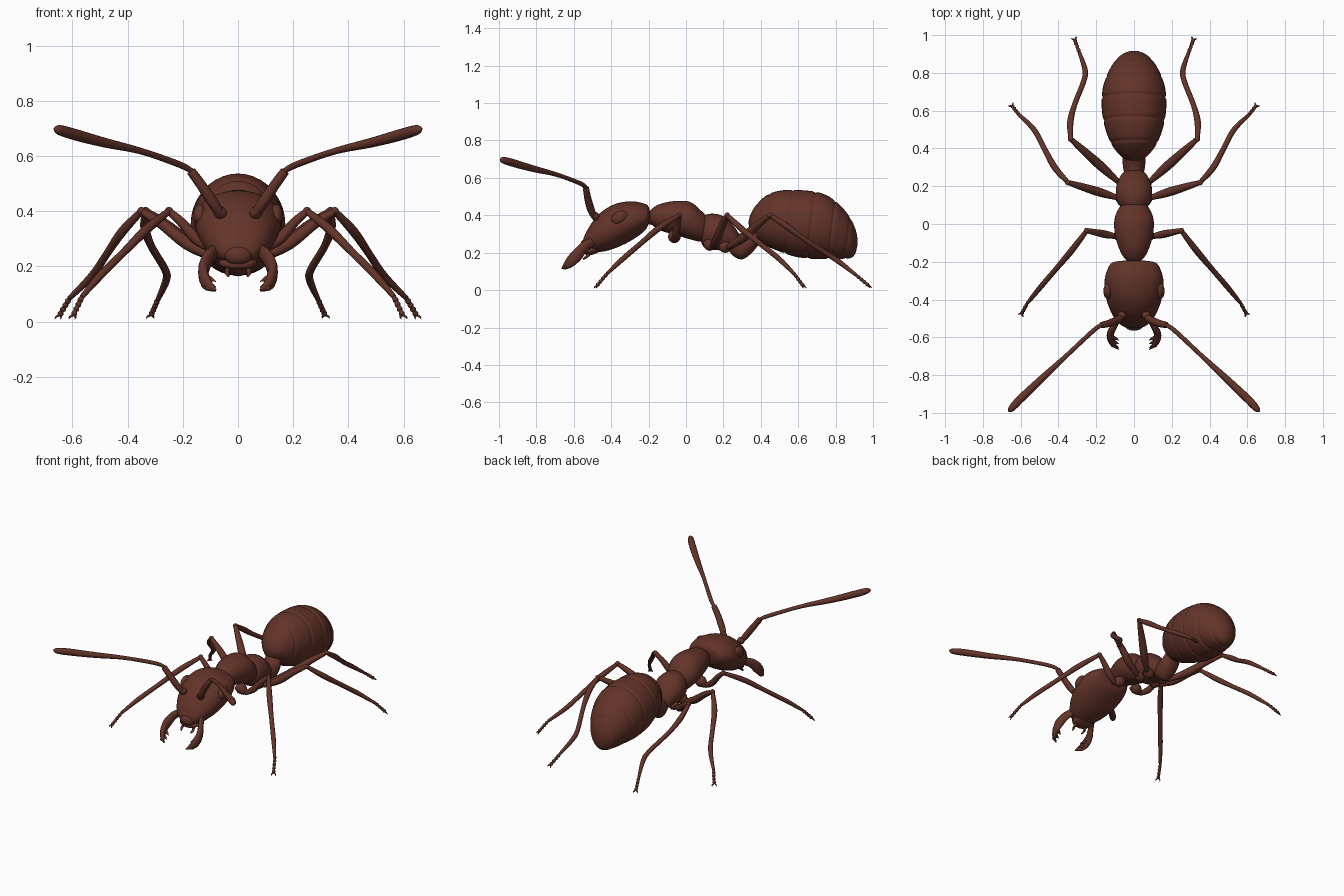
import bpy, math
from mathutils import Vector

if "Cube" in bpy.data.objects:
    bpy.data.objects.remove(bpy.data.objects["Cube"], do_unlink=True)

BROWN = (0.125, 0.034, 0.022, 1)
brown = bpy.data.materials.new("reddish brown")
brown.use_nodes = True
brown.diffuse_color = BROWN
bsdf = brown.node_tree.nodes["Principled BSDF"]
bsdf.inputs["Base Color"].default_value = BROWN
bsdf.inputs["Roughness"].default_value = 0.6


def spline(points, steps):
    """Catmull-Rom interpolation through equal-length tuples."""
    pts = [Vector(p) for p in points]
    out = []
    for i in range(len(pts) - 1):
        a, b = pts[max(i - 1, 0)], pts[i]
        c, d = pts[i + 1], pts[min(i + 2, len(pts) - 1)]
        for s in range(steps):
            t = s / steps
            out.append(0.5 * (2 * b + (c - a) * t + (2 * a - 5 * b + 4 * c - d) * t ** 2
                              + (3 * b - a - 3 * c + d) * t ** 3))
    return out + [pts[-1]]


def skin(name, rings, mirror):
    """Join rings of points into a closed smooth surface."""
    n = len(rings[0])
    verts = [v for ring in rings for v in ring]
    faces = [(k * n + j, k * n + (j + 1) % n, (k + 1) * n + (j + 1) % n, (k + 1) * n + j)
             for k in range(len(rings) - 1) for j in range(n)]
    faces += [tuple(reversed(range(n))), tuple(range(len(verts) - n, len(verts)))]
    mesh = bpy.data.meshes.new(name)
    mesh.from_pydata(verts, [], faces)
    mesh.materials.append(brown)
    obj = bpy.data.objects.new(name, mesh)
    bpy.context.collection.objects.link(obj)
    for poly in mesh.polygons:
        poly.use_smooth = True
    if mirror:
        obj.modifiers.new("Mirror", 'MIRROR')
    return obj


def body(name, stations, lean=0, grooves=(), steps=8, sides=36):
    """Upright elliptical rings; stations are (y, z, half width, half height)."""
    rings = []
    for y, z, rx, rz in spline(stations, steps):
        k = 1 - sum(0.035 * math.exp(-((y - g) / 0.007) ** 2) for g in grooves)
        rx, rz = max(rx, 0.002) * k, max(rz, 0.002) * k
        ring = []
        for j in range(sides):
            a = -math.tau * j / sides
            h = rz * math.sin(a)
            ring.append((rx * math.cos(a), y + lean * h, z + h))
        rings.append(ring)
    return skin(name, rings, False)


def tube(name, path, radii, flat=1.0, steps=6, sides=12):
    """Mirrored round limb; flat squeezes it sideways."""
    pts = spline([tuple(p) + (r,) for p, r in zip(path, radii)], steps)
    cen = [Vector(p[:3]) for p in pts]
    rings = []
    for i, c in enumerate(cen):
        t = (cen[min(i + 1, len(cen) - 1)] - cen[max(i - 1, 0)]).normalized()
        u = t.cross(Vector((0, 0, 1))).normalized()
        v = u.cross(t)
        r = max(pts[i][3], 0.001)
        rings.append([c + u * (r * flat * math.cos(math.tau * j / sides))
                      - v * (r * math.sin(math.tau * j / sides)) for j in range(sides)])
    return skin(name, rings, True)


def ellipsoid(name, loc, size, mirror=False, turn=0):
    bpy.ops.mesh.primitive_uv_sphere_add(segments=24, ring_count=14, radius=1)
    obj = bpy.context.object
    obj.name = name
    obj.scale, obj.location, obj.rotation_euler = size, loc, (turn, 0, 0)
    bpy.ops.object.transform_apply(location=True, rotation=True, scale=True)
    obj.data.materials.append(brown)
    bpy.ops.object.shade_smooth()
    if mirror:
        obj.modifiers.new("Mirror", 'MIRROR')
    return obj


# Body masses
body("head", [(-.19, .40, 0, 0), (-.2, .40, .1, .045), (-.225, .388, .133, .075),
              (-.3, .368, .156, .107), (-.39, .338, .148, .118), (-.47, .303, .12, .1),
              (-.52, .272, .085, .062), (-.545, .255, .05, .03), (-.553, .25, 0, 0)])
body("neck", [(-.24, .385, .035, .035), (-.19, .38, .03, .03), (-.12, .37, .045, .045)])
body("pronotum", [(-.2, .39, 0, 0), (-.19, .392, .042, .035), (-.14, .39, .075, .07),
                  (-.06, .386, .1, .09), (.02, .372, .104, .1), (.075, .345, .085, .085),
                  (.11, .33, .055, .06), (.13, .32, 0, 0)])
body("propodeum", [(.07, .32, 0, 0), (.085, .315, .06, .07), (.12, .312, .088, .095),
                   (.18, .308, .096, .095), (.23, .29, .082, .08), (.27, .268, .06, .055),
                   (.295, .255, .02, .02)])
body("petiole", [(.22, .245, .02, .02), (.25, .24, .045, .055), (.295, .234, .057, .07),
                 (.335, .25, .06, .066), (.375, .285, .055, .06), (.41, .31, .03, .03)])
body("gaster", [(.335, .37, 0, 0), (.342, .372, .04, .035), (.365, .378, .075, .075),
                (.42, .38, .118, .13), (.5, .374, .151, .16), (.6, .357, .17, .177),
                (.7, .343, .168, .176), (.78, .322, .147, .155), (.85, .287, .11, .12),
                (.89, .256, .073, .085), (.91, .24, .035, .045), (.916, .235, 0, 0)],
     lean=.12, grooves=(.43, .55, .67, .78, .865), steps=16)

# Face
ellipsoid("eye", (.138, -.355, .388), (.024, .046, .034), True, .5)
ellipsoid("clypeus", (0, -.535, .24), (.05, .03, .035))
ellipsoid("mouth", (0, -.5, .215), (.07, .05, .025), False, .3)
tube("palp", [(.03, -.5, .21), (.04, -.53, .18), (.035, -.55, .165)], [.009, .008, .004])

# Mandibles with teeth along the inner edge
tube("mandible", [(.075, -.49, .26), (.105, -.54, .235), (.125, -.585, .185),
                  (.115, -.63, .14), (.08, -.665, .115)], [.024, .028, .032, .026, .003], flat=.6)
for y, z in ((-.6, .16), (-.62, .14), (-.64, .125)):
    tube("mandible_tooth", [(.115, y, z), (.095, y - .008, z - .008), (.08, y - .015, z - .015)],
         [.012, .008, 0], steps=2, sides=8)

# Antennae
ellipsoid("antenna_socket", (.065, -.485, .395), (.024, .022, .022), True)
tube("antenna_scape", [(.063, -.49, .39), (.09, -.508, .43), (.13, -.525, .49), (.17, -.535, .545)],
     [.016, .02, .019, .017])
tube("antenna_whip", [(.16, -.53, .54), (.21, -.56, .568), (.35, -.69, .617), (.49, -.82, .65),
                      (.6, -.925, .68), (.65, -.978, .695), (.667, -.992, .7)],
     [.009, .012, .012, .018, .021, .017, .002])


def leg(name, coxa, hip, knee, shin, foot, thick):
    """Coxa, femur, bent tibia (list of points), segmented tarsus and claws."""
    coxa, hip, knee, foot = map(Vector, (coxa, hip, knee, foot))
    tube(name + "_coxa", [coxa, coxa.lerp(hip, .5), hip], [.03, .034, .016])
    bow = Vector((0, 0, -.012))
    tube(name + "_femur", [hip, hip.lerp(knee, .35) + bow, hip.lerp(knee, .7), knee],
         [.014, thick, thick * .85, .013])
    ellipsoid(name + "_knee", knee, (.015, .015, .015), True)
    radii = [.012, .017] + [.014] * (len(shin) - 2) + [.009]
    tube(name + "_tibia", [knee] + shin, radii)
    ankle = Vector(shin[-1])
    # Tarsus beads
    for i in range(4):
        a, b = ankle.lerp(foot, i / 4), ankle.lerp(foot, (i + 1.1) / 4)
        tube(name + "_tarsus", [a, a.lerp(b, .7), b], [.006, .011, .007], steps=3, sides=8)
    # Claws
    ahead = (foot - ankle).normalized() * .02
    across = ahead.cross(Vector((0, 0, 1))).normalized() * .012
    for s in (-1, 1):
        tip = foot + ahead + across * s
        tip.z = max(tip.z - .002, .002)
        tube(name + "_claw", [foot, foot + ahead * .6 + across * s, tip],
             [.005, .004, 0], steps=3, sides=6)


leg("front_leg", (.045, -.06, .3), (.1, -.065, .265), (.25, -.035, .4),
    [(.33, -.14, .335), (.41, -.235, .255), (.5, -.34, .165), (.565, -.42, .09)],
    (.595, -.475, .025), .02)
leg("middle_leg", (.04, .12, .25), (.09, .14, .235), (.35, .22, .4),
    [(.42, .3, .325), (.475, .4, .245), (.53, .5, .165), (.61, .58, .085)],
    (.645, .625, .025), .023)
leg("hind_leg", (.04, .2, .235), (.085, .225, .23), (.335, .45, .4),
    [(.337, .54, .34), (.315, .63, .275), (.265, .76, .19), (.26, .82, .15), (.29, .91, .08)],
    (.314, .975, .025), .024)
